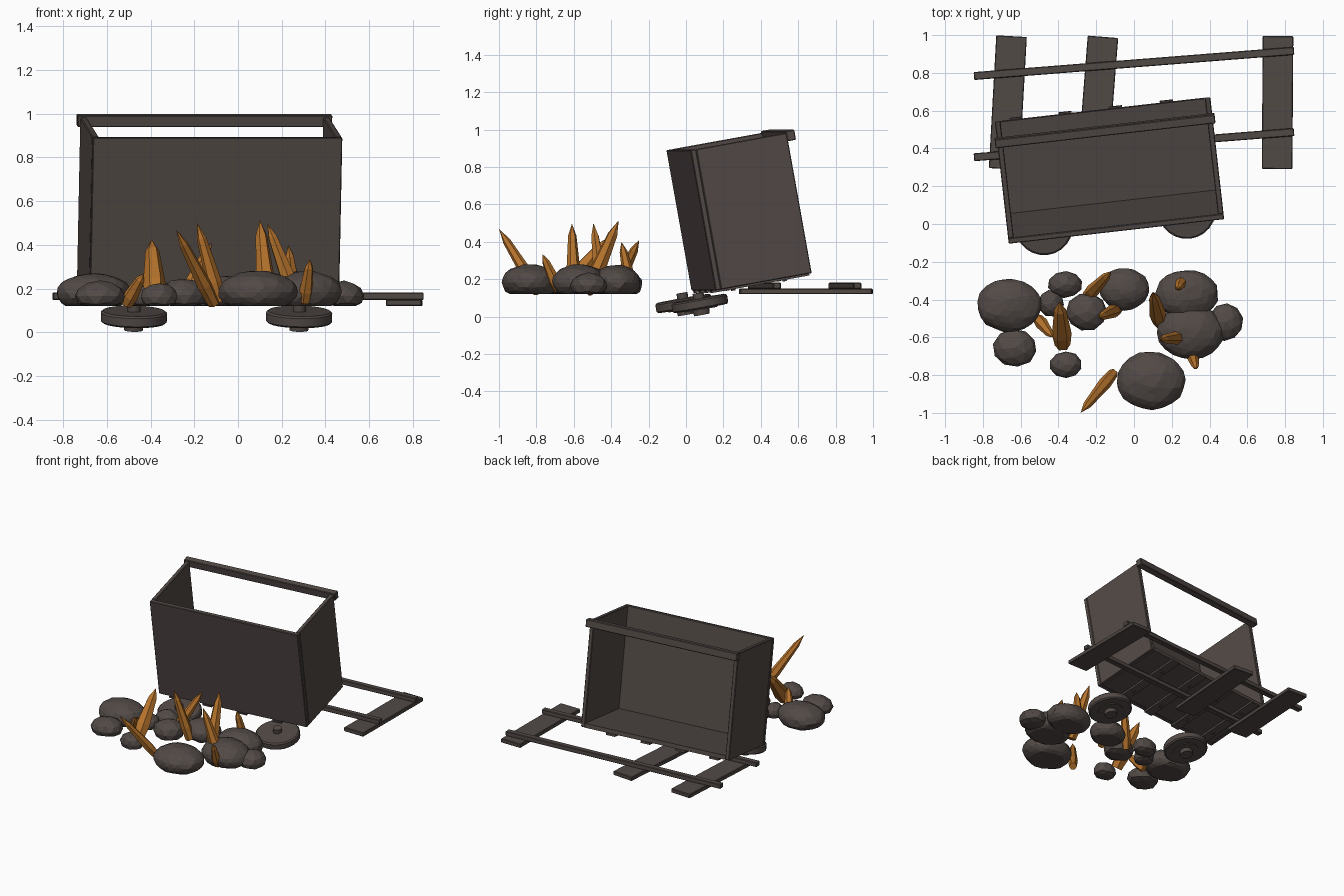
import bpy, bmesh, math, random
from mathutils import Matrix, Vector

if "Cube" in bpy.data.objects:
    bpy.data.objects.remove(bpy.data.objects["Cube"])

random.seed(4)


def material(name, rgb):
    m = bpy.data.materials.new(name)
    m.diffuse_color = (*rgb, 1)
    m.use_nodes = True
    m.node_tree.nodes["Principled BSDF"].inputs["Base Color"].default_value = m.diffuse_color
    return m


BROWN = material("dark_brown_grey", (0.083, 0.067, 0.061))
ORANGE = material("amber_orange", (0.46, 0.17, 0.025))


def finish(name, bm, mat, matrix=Matrix()):
    bmesh.ops.recalc_face_normals(bm, faces=bm.faces)
    me = bpy.data.meshes.new(name)
    bm.to_mesh(me)
    bm.free()
    ob = bpy.data.objects.new(name, me)
    ob.matrix_world = matrix
    me.materials.append(mat)
    bpy.context.collection.objects.link(ob)
    return ob


def box(name, lo, hi, matrix=Matrix(), bevel=0.004):
    lo, hi = Vector(lo), Vector(hi)
    bm = bmesh.new()
    bmesh.ops.create_cube(bm, size=1)
    bmesh.ops.scale(bm, vec=hi - lo, verts=bm.verts)
    bmesh.ops.translate(bm, vec=(lo + hi) / 2, verts=bm.verts)
    if bevel:
        bmesh.ops.bevel(bm, geom=bm.edges[:], offset=bevel, segments=1, affect='EDGES')
    return finish(name, bm, BROWN, matrix)


def lathe(name, profile, at, matrix, sides=24):
    # stack of rings (radius, z), capped at both ends
    bm = bmesh.new()
    rings = [[bm.verts.new((at[0] + r * math.cos(2 * math.pi * i / sides),
                            at[1] + r * math.sin(2 * math.pi * i / sides), z))
              for i in range(sides)] for r, z in profile]
    for a, b in zip(rings, rings[1:]):
        for i in range(sides):
            j = (i + 1) % sides
            bm.faces.new((a[i], a[j], b[j], b[i]))
    bm.faces.new(rings[0])
    bm.faces.new(rings[-1])
    return finish(name, bm, BROWN, matrix)


# --- Tipped cart: local origin at the middle of its lower front edge ---
CART = (Matrix.Translation((-0.108, 0.094, 0.14))
        @ Matrix.Rotation(math.radians(6.5), 4, 'Z')
        @ Matrix.Rotation(math.radians(10.2), 4, 'X'))
L, D, H, T = 0.574, 0.525, 0.762, 0.03
box("cart_front_wall", (-L, 0, 0), (L, T, H), CART)
box("cart_floor", (-L + T, T, 0), (L - T, D, T), CART, 0)
for side, s in (("left", -1), ("right", 1)):
    x0, x1 = sorted((s * L, s * (L - T)))
    box(f"cart_{side}_end", (x0, T, 0), (x1, D, H), CART)
box("cart_back_rim", (-L - 0.012, D - 0.005, H - 0.045), (L + 0.012, D + 0.042, H + 0.01), CART)

# straps and bolts on the underside
for i, x in enumerate((-0.46, -0.2, 0.07, 0.34)):
    box(f"strap_{i + 1}", (x - 0.035, 0.0, -0.014), (x + 0.035, D + 0.008, 0), CART, 0)
    for k, y in enumerate((0.12, 0.4)):
        lathe(f"bolt_{i + 1}_{k + 1}", [(0.012, -0.013), (0.012, -0.022)], (x, y), CART, 8)

# wheels lying flat under the lower front edge
for side, x in (("left", -0.378), ("right", 0.383)):
    w = lathe(f"wheel_{side}", [(0.03, 0), (0.03, -0.03), (0.143, -0.03), (0.152, -0.038),
                                (0.152, -0.076), (0.143, -0.084), (0.09, -0.084),
                                (0.09, -0.09), (0.045, -0.09), (0.043, -0.119)],
              (x, -0.075), CART)
    bpy.context.view_layer.objects.active = w
    w.select_set(True)
    bpy.ops.object.shade_smooth_by_angle(angle=math.radians(30))
    w.select_set(False)

# --- Track: three ties and two rails (centre x, centre y, turn in degrees) ---
for i, (x, y, turn) in enumerate(((-0.668, 0.643, -3.2), (-0.192, 0.64, -4.5), (0.76, 0.643, -0.4))):
    m = Matrix.Translation((x, y, 0.12)) @ Matrix.Rotation(math.radians(turn), 4, 'Z')
    box(f"track_tie_{i + 1}", (-0.081, -0.352, 0), (0.081, 0.352, 0.03), m)
for name, y in (("back", 0.85), ("front", 0.42)):
    m = Matrix.Translation((0, y, 0.148)) @ Matrix.Rotation(math.radians(4.5), 4, 'Z')
    box(f"track_rail_{name}", (-0.85, -0.021, 0), (0.85, 0.021, 0.034), m)

# --- Rocks: flattened low-poly balls (x, y, radius x, radius y, top z) ---
rocks = [(-0.66, -0.43, .17, .14, .27), (-0.63, -0.655, .115, .1, .235),
         (-0.365, -0.32, .09, .07, .235), (-0.44, -0.42, .068, .07, .22),
         (-0.25, -0.465, .108, .1, .245), (-0.05, -0.345, .13, .11, .255),
         (-0.36, -0.745, .085, .07, .225), (0.09, -0.83, .18, .152, .28),
         (0.28, -0.375, .165, .13, .275), (0.3, -0.57, .175, .145, .28),
         (0.485, -0.52, .092, .097, .235)]
for i, (x, y, rx, ry, top) in enumerate(rocks):
    bm = bmesh.new()
    bmesh.ops.create_icosphere(bm, subdivisions=3 if rx > 0.12 else 2, radius=1.02)
    spin = Matrix.Rotation(random.uniform(0, 6), 3, 'Z')
    mid = 0.12 + (top - 0.12) * 0.4
    for v in bm.verts:
        p = spin @ v.co * random.uniform(0.965, 1.02)
        v.co = (x + p.x * rx, y + p.y * ry, max(0.12, mid + p.z * (top - mid)))
    bmesh.ops.dissolve_degenerate(bm, dist=0.0005, edges=bm.edges[:])
    finish(f"rock_{i + 1}", bm, BROWN)

# --- Crystals: six-sided tapered spikes (base, tip, radius) ---
crystals = [((-.25, -.385, .14), (-.12, -.25, .41), .036),
            ((-.51, -.5, .13), (-.43, -.6, .27), .034),
            ((-.378, -.64, .15), (-.395, -.41, .425), .052),
            ((-.085, -.45, .14), (-.187, -.495, .5), .036),
            ((-.11, -.79, .13), (-.283, -1.0, .47), .034),
            ((.135, -.52, .14), (.1, -.36, .515), .044),
            ((.255, -.6, .18), (.135, -.61, .497), .036),
            ((.262, -.29, .14), (.23, -.345, .4), .034),
            ((.305, -.68, .14), (.33, -.768, .335), .032)]
for i, (a, b, r) in enumerate(crystals):
    a, b = Vector(a), Vector(b)
    length = (b - a).length
    bm = bmesh.new()
    rings = []
    for rad, t in ((0.8, 0), (1, 0.25), (0.62, 0.8)):
        rings.append([bm.verts.new((r * rad * math.cos(math.pi * k / 3),
                                    r * rad * math.sin(math.pi * k / 3), length * t))
                      for k in range(6)])
    tip = bm.verts.new((0, 0, length))
    bm.faces.new(rings[0])
    for k in range(6):
        j = (k + 1) % 6
        for p, q in zip(rings, rings[1:]):
            bm.faces.new((p[k], p[j], q[j], q[k]))
        bm.faces.new((rings[-1][k], rings[-1][j], tip))
    m = Matrix.Translation(a) @ (b - a).to_track_quat('Z', 'Y').to_matrix().to_4x4()
    finish(f"crystal_{i + 1}", bm, ORANGE, m)
